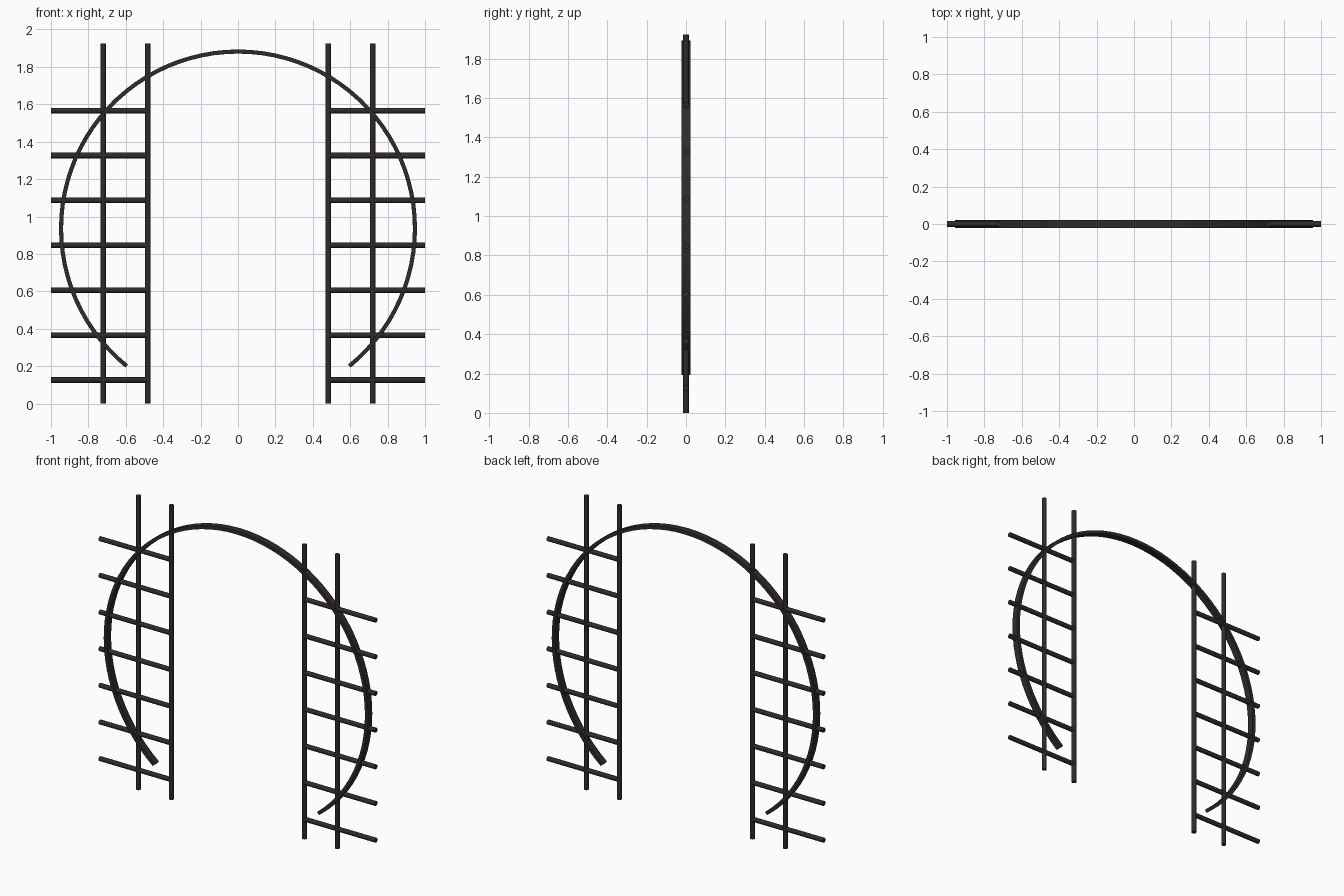
import bpy, bmesh, math
from mathutils import Vector

if "Cube" in bpy.data.objects:
    bpy.data.objects.remove(bpy.data.objects["Cube"])

iron = bpy.data.materials.new("dark brown iron")
iron.diffuse_color = (0.03, 0.024, 0.024, 1)
iron.use_nodes = True
iron.node_tree.nodes["Principled BSDF"].inputs["Base Color"].default_value = iron.diffuse_color


def rod(name, a, b, r=0.015):
    """Round bar between two points."""
    a, b = Vector(a), Vector(b)
    bpy.ops.mesh.primitive_cylinder_add(vertices=12, radius=r, depth=(b - a).length,
                                        location=(a + b) / 2)
    o = bpy.context.object
    o.name = name
    o.rotation_euler = (b - a).to_track_quat('Z', 'Y').to_euler()
    o.data.materials.append(iron)
    bpy.ops.object.shade_smooth_by_angle(angle=math.radians(40))


# Two side trellises: upright posts and rungs
for side, s in (("left", -1), ("right", 1)):
    for label, x in (("inner", 0.482), ("outer", 0.72)):
        rod(f"{side}_{label}_post", (s * x, 0, 0), (s * x, 0, 1.924))
    for i in range(7):
        z = 0.126 + 0.24 * i
        rod(f"{side}_rung_{i + 1}", (s * 0.48, 0, z), (s * 1.0, 0, z))

# Flat-strip arch, open at the bottom
R_OUT, R_IN, HALF_Y, CZ, N = 0.957, 0.935, 0.0225, 0.936, 72
start, end = math.radians(-51), math.radians(231)
bm = bmesh.new()
rings = []
for i in range(N + 1):
    t = start + (end - start) * i / N
    rings.append([bm.verts.new((r * math.cos(t), y, CZ + r * math.sin(t)))
                  for r, y in ((R_OUT, -HALF_Y), (R_OUT, HALF_Y), (R_IN, HALF_Y), (R_IN, -HALF_Y))])
for p, q in zip(rings, rings[1:]):
    for k in range(4):
        bm.faces.new((p[k], p[(k + 1) % 4], q[(k + 1) % 4], q[k]))
bm.faces.new(rings[0])
bm.faces.new(rings[-1])
bmesh.ops.recalc_face_normals(bm, faces=bm.faces)
mesh = bpy.data.meshes.new("arch_band")
bm.to_mesh(mesh)
bm.free()
mesh.materials.append(iron)
arch = bpy.data.objects.new("arch_band", mesh)
bpy.context.collection.objects.link(arch)
bpy.ops.object.select_all(action='DESELECT')
arch.select_set(True)
bpy.context.view_layer.objects.active = arch
bpy.ops.object.shade_smooth_by_angle(angle=math.radians(40))
